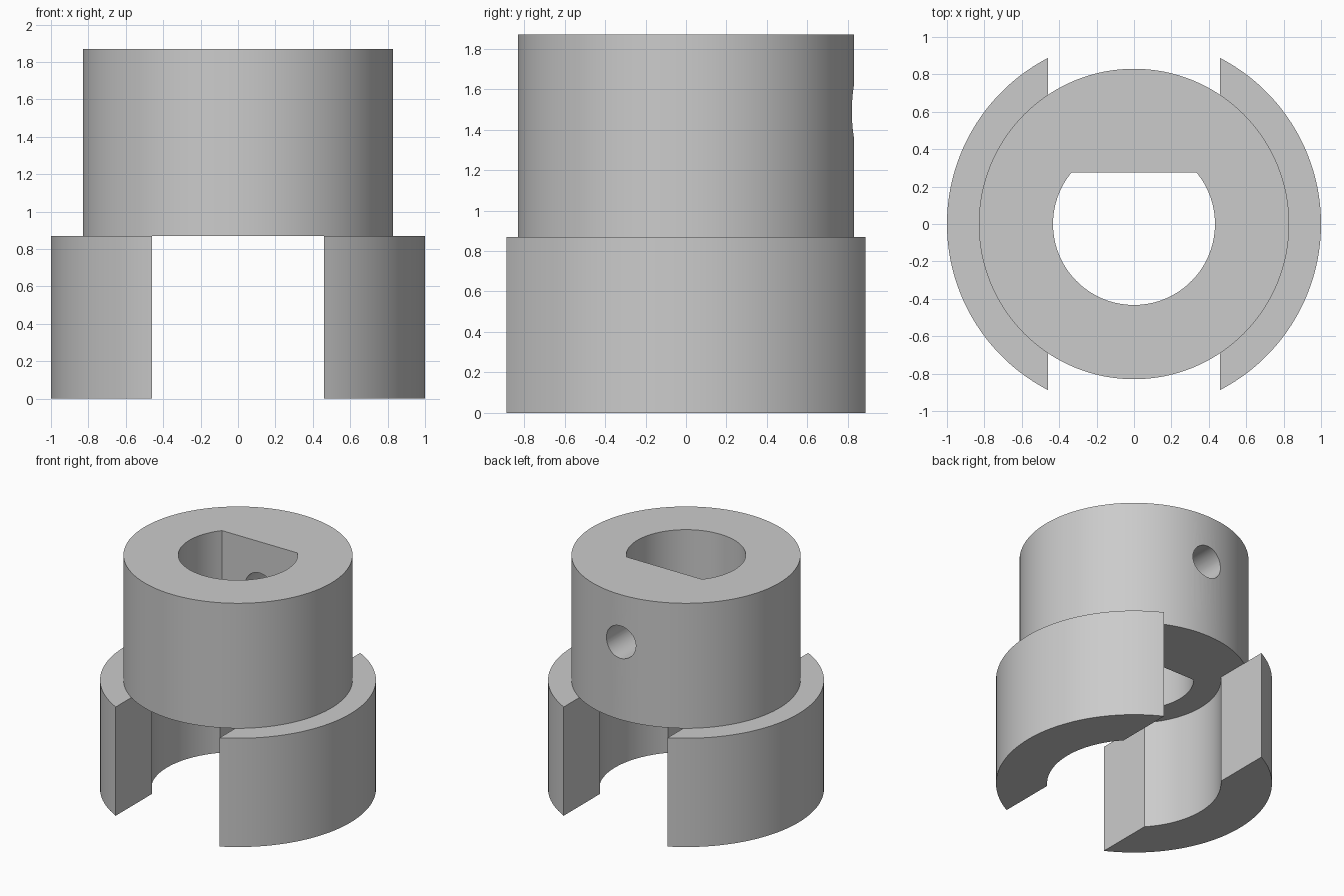
import bpy
import bmesh
from math import pi, asin, acos, cos, sin, radians

cube = bpy.data.objects.get("Cube")
if cube:
    bpy.data.objects.remove(cube, do_unlink=True)

# Main sizes
STEP, TOP = 0.87, 1.87
COLLAR_R, RECESS_R, HUB_R = 1.0, 0.63, 0.83
SLOT = 0.46
BORE_R, FLAT_Y = 0.433, 0.275
PIN_R, PIN_Z = 0.13, 1.49

grey = bpy.data.materials.new("plain grey")
grey.use_nodes = True
colour = (0.6, 0.6, 0.6, 1)
grey.diffuse_color = colour
grey.node_tree.nodes["Principled BSDF"].inputs["Base Color"].default_value = colour


def arc(radius, start, end, count):
    """Points along an arc, both ends included."""
    steps = [start + (end - start) * i / count for i in range(count + 1)]
    return [(radius * cos(a), radius * sin(a)) for a in steps]


def prism(name, outline, bottom, top):
    """Extrude a flat outline upwards into a closed solid."""
    bm = bmesh.new()
    base = bm.faces.new([bm.verts.new((x, y, bottom)) for x, y in outline])
    ext = bmesh.ops.extrude_face_region(bm, geom=[base], use_keep_orig=True)
    verts = [v for v in ext["geom"] if isinstance(v, bmesh.types.BMVert)]
    bmesh.ops.translate(bm, verts=verts, vec=(0, 0, top - bottom))
    bmesh.ops.recalc_face_normals(bm, faces=bm.faces)
    mesh = bpy.data.meshes.new(name)
    bm.to_mesh(mesh)
    bm.free()
    mesh.materials.append(grey)
    obj = bpy.data.objects.new(name, mesh)
    bpy.context.collection.objects.link(obj)
    return obj


def select(obj):
    bpy.ops.object.select_all(action="DESELECT")
    obj.select_set(True)
    bpy.context.view_layer.objects.active = obj


def smooth(obj):
    select(obj)
    bpy.ops.object.shade_smooth_by_angle(angle=radians(30))


def cut(obj, cutter):
    """Subtract the cutter, then discard it."""
    cutter.hide_render = True
    select(obj)
    mod = obj.modifiers.new("cut", "BOOLEAN")
    mod.operation = "DIFFERENCE"
    mod.solver = "EXACT"
    mod.object = cutter
    bpy.ops.object.modifier_apply(modifier=mod.name)
    bpy.data.objects.remove(cutter, do_unlink=True)


# Hub with a flat-sided bore
hub = prism("hub", arc(HUB_R, 0, 2 * pi, 128)[:-1], STEP, TOP)
a = asin(FLAT_Y / BORE_R)
cut(hub, prism("bore_cutter", arc(BORE_R, pi - a, 2 * pi + a, 90), STEP - 0.2, TOP + 0.2))

# Radial pin hole through the flat at the back
pin = prism("pin_cutter", arc(PIN_R, 0, 2 * pi, 48)[:-1], -0.45, 0.45)
pin.location = (0, 0.6, PIN_Z)
pin.rotation_euler = (pi / 2, 0, 0)
bpy.context.view_layer.update()
cut(hub, pin)
smooth(hub)

# Two jaws: ring segments either side of the slot
outer, inner = acos(SLOT / COLLAR_R), acos(SLOT / RECESS_R)
segment = arc(COLLAR_R, -outer, outer, 46) + arc(RECESS_R, inner, -inner, 36)
for name, side in (("left_jaw", 1), ("right_jaw", -1)):
    smooth(prism(name, [(side * x, y) for x, y in segment], 0, STEP))
